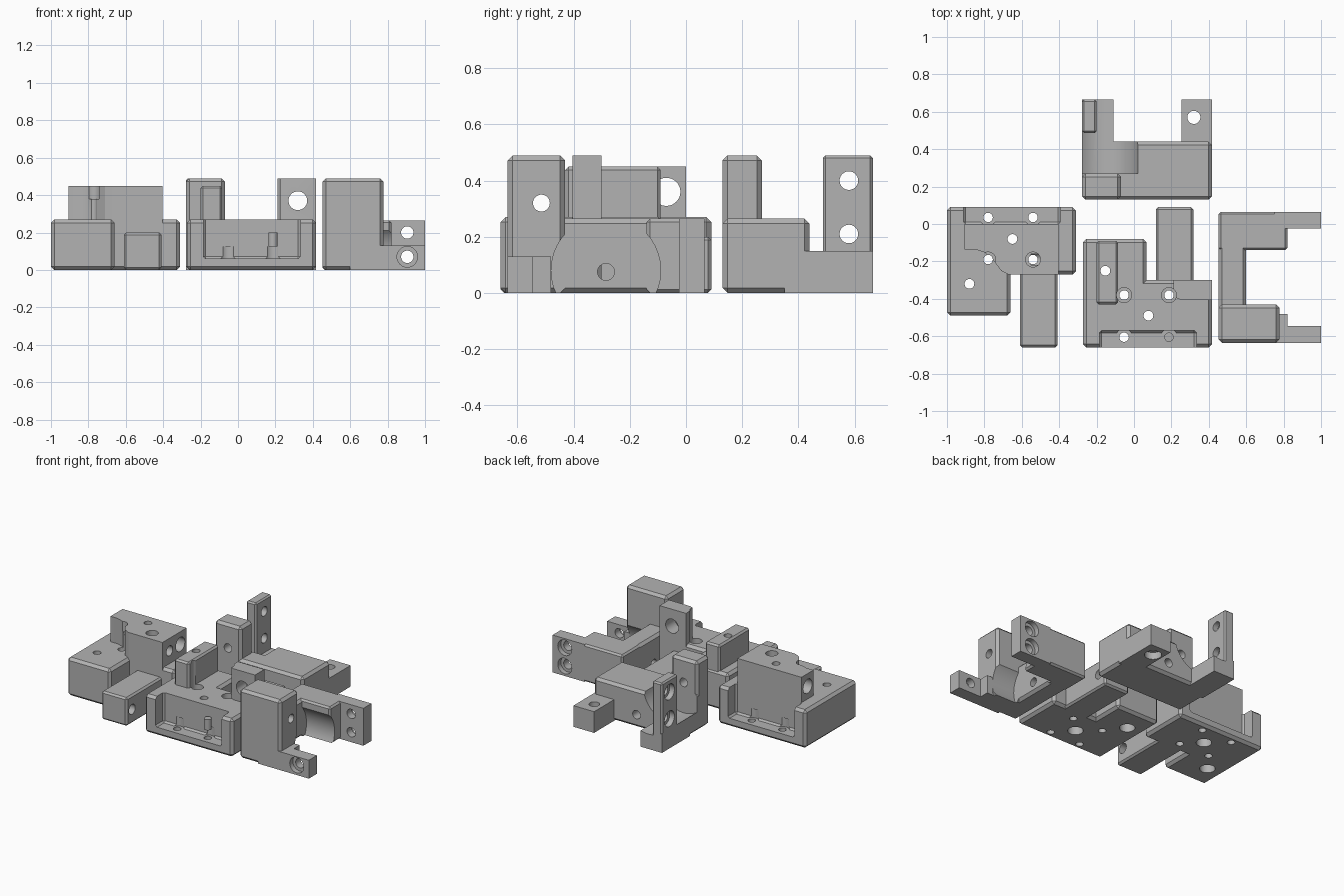
import bpy, bmesh, math
from mathutils import Matrix, Vector

if "Cube" in bpy.data.objects:
    bpy.data.objects.remove(bpy.data.objects["Cube"])

metal = bpy.data.materials.new("plain grey")
metal.diffuse_color = (0.45, 0.45, 0.45, 1)
metal.use_nodes = True
metal.node_tree.nodes["Principled BSDF"].inputs["Base Color"].default_value = metal.diffuse_color
CH = 0.018


def to_object(name, bm):
    bmesh.ops.recalc_face_normals(bm, faces=bm.faces)
    mesh = bpy.data.meshes.new(name)
    bm.to_mesh(mesh)
    bm.free()
    ob = bpy.data.objects.new(name, mesh)
    bpy.context.collection.objects.link(ob)
    mesh.materials.append(metal)
    return ob


def box(x0, x1, y0, y1, z0, z1, ch=0.0):
    """Block between bounds, optionally with chamfered edges."""
    lo = Vector((min(x0, x1), min(y0, y1), z0))
    hi = Vector((max(x0, x1), max(y0, y1), z1))
    bm = bmesh.new()
    bmesh.ops.create_cube(bm, size=1)
    for v in bm.verts:
        v.co = Vector([lo[i] if v.co[i] < 0 else hi[i] for i in range(3)])
    if ch:
        bmesh.ops.bevel(bm, geom=bm.edges[:], offset=ch, segments=1, affect='EDGES')
    return to_object("block", bm)


def prism(points, z0, z1):
    """Plan outline raised from z0 to z1."""
    bm = bmesh.new()
    f = bm.faces.new([bm.verts.new((x, y, z0)) for x, y in points])
    r = bmesh.ops.extrude_face_region(bm, geom=[f])
    for v in r["geom"]:
        if isinstance(v, bmesh.types.BMVert):
            v.co.z = z1
    return to_object("outline", bm)


def rod(axis, a, b, r, t0, t1):
    """Cylinder along an axis; a, b are the other two coordinates in order."""
    bm = bmesh.new()
    bmesh.ops.create_cone(bm, cap_ends=True, segments=40, radius1=r, radius2=r, depth=abs(t1 - t0))
    t = (t0 + t1) / 2
    if axis == 'x':
        m = Matrix.Translation((t, a, b)) @ Matrix.Rotation(math.pi / 2, 4, 'Y')
    elif axis == 'y':
        m = Matrix.Translation((a, t, b)) @ Matrix.Rotation(math.pi / 2, 4, 'X')
    else:
        m = Matrix.Translation((a, b, t))
    bmesh.ops.transform(bm, matrix=m, verts=bm.verts)
    return to_object("rod", bm)


def combine(ob, others, op):
    for other in others:
        mod = ob.modifiers.new("join", 'BOOLEAN')
        mod.operation, mod.solver, mod.object = op, 'EXACT', other
        bpy.context.view_layer.objects.active = ob
        bpy.ops.object.modifier_apply(modifier=mod.name)
        bpy.data.objects.remove(other)


def add(ob, *others):
    combine(ob, others, 'UNION')


def cut(ob, *others):
    combine(ob, others, 'DIFFERENCE')


def finish(ob, name):
    ob.name = ob.data.name = name
    bpy.ops.object.select_all(action='DESELECT')
    ob.select_set(True)
    bpy.context.view_layer.objects.active = ob
    bpy.ops.object.shade_smooth_by_angle(angle=math.radians(25))


def base_plate(X, Y, extras):
    """Shared lower body: main slab, side block, bar, pocket and holes."""
    def bx(x0, x1, y0, y1, z0, z1, ch=0.0):
        return box(X(x0), X(x1), Y(y0), Y(y1), z0, z1, ch)

    ob = bx(-1, -.31, -.27, .09, 0, .27, CH)
    add(ob, bx(-1, -.66, -.49, -.1, 0, .27, CH), bx(-.61, -.41, -.66, -.2, 0, .2, .012))
    cut(ob, bx(-.912, -.393, 0, .2, .06, .6, .012))
    add(ob, *extras)
    # screw holes in the pocket and through the body
    for x in (-.78, -.54):
        cut(ob, rod('z', X(x), Y(.035), .025, -.1, .2),
            rod('z', X(x), Y(.035), .045, .06, .125),
            rod('z', X(x), Y(-.19), .025, -.1, .6))
    for x, y in ((-.65, -.08), (-.88, -.32)):
        cut(ob, rod('z', X(x), Y(y), .026, -.1, .6), rod('z', X(x), Y(y), .05, -.1, .1))
    # cross hole near the end of the bar
    cut(ob, rod('x', Y(-.6), .1, .035, X(-.7), X(-.36)))
    return ob


# Left base with tall contoured block
tall = prism([(-.905, 0), (-.905, -.135), (-.85, -.135), (-.8, -.152), (-.755, -.19),
              (-.71, -.25), (-.67, -.27), (-.403, -.27), (-.403, 0)], .1, .45)
left = base_plate(lambda x: x, lambda y: y, [tall])
for x in (-.78, -.54):
    cut(left, rod('z', x, -.19, .04, .38, .6))
cut(left, rod('x', -.07, .36, .05, -1.1, -.2), rod('x', -.19, .36, .035, -.55, -.2))
finish(left, "left_base")

# Middle base, mirrored front to back, with narrow post and upright wall
post = box(-.2, -.085, -.43, -.09, .1, .45, .012)
wall = prism([(.21, -.3), (.417, -.3), (.417, -.405), (.25, -.405), (.225, -.395), (.21, -.37)], .1, .49)
middle = base_plate(lambda x: x + .727, lambda y: -.57 - y, [post, wall])
for x in (-.053, .187):
    cut(middle, rod('z', x, -.38, .04, .2, .6))
cut(middle, rod('y', .32, .37, .05, -.6, -.2))
finish(middle, "middle_base")

# Right clamp: back wall, tall end, tongue, tabs
right = box(.452, .6, -.635, .065, 0, .265, CH)
add(right, box(.452, .777, -.635, -.43, 0, .49, CH),
    box(.452, .82, -.14, .065, 0, .265, .012),
    box(.6, .82, -.635, -.48, 0, .13),
    box(.75, 1, -.635, -.545, 0, .13),
    box(.75, 1, -.025, .065, 0, .265))
cut(right, rod('x', -.285, .08, .195, .6, .825),
    rod('x', -.285, .075, .03, .3, .8),
    rod('x', -.515, .32, .03, .3, .9))
for z in (.07, .2):
    cut(right, rod('y', .905, z, .033, -.8, .2), rod('y', .905, z, .055, .03, .2))
cut(right, rod('y', .905, .07, .055, -.8, -.6))
finish(right, "right_clamp")

# Back clamp: slab, tall corner, foot, tab, then the thin plate
back = box(-.277, .417, .13, .44, 0, .265, CH)
add(back, box(-.277, -.07, .13, .27, 0, .49, CH),
    box(-.277, -.11, .35, .665, 0, .14),
    box(.255, .417, .35, .665, 0, .15))
cut(back, rod('y', -.17, .3, .195, .27, .7))
add(back, box(-.277, -.2, .487, .665, 0, .49, .01))
for z in (.21, .4):
    cut(back, rod('x', .58, z, .033, -.4, -.1), rod('x', .58, z, .055, -.4, -.24))
cut(back, rod('z', .32, .57, .035, -.1, .3), rod('z', .32, .57, .055, -.1, .05),
    rod('y', -.17, .32, .03, 0, .4), rod('y', .08, .09, .03, .3, .6))
finish(back, "back_clamp")
